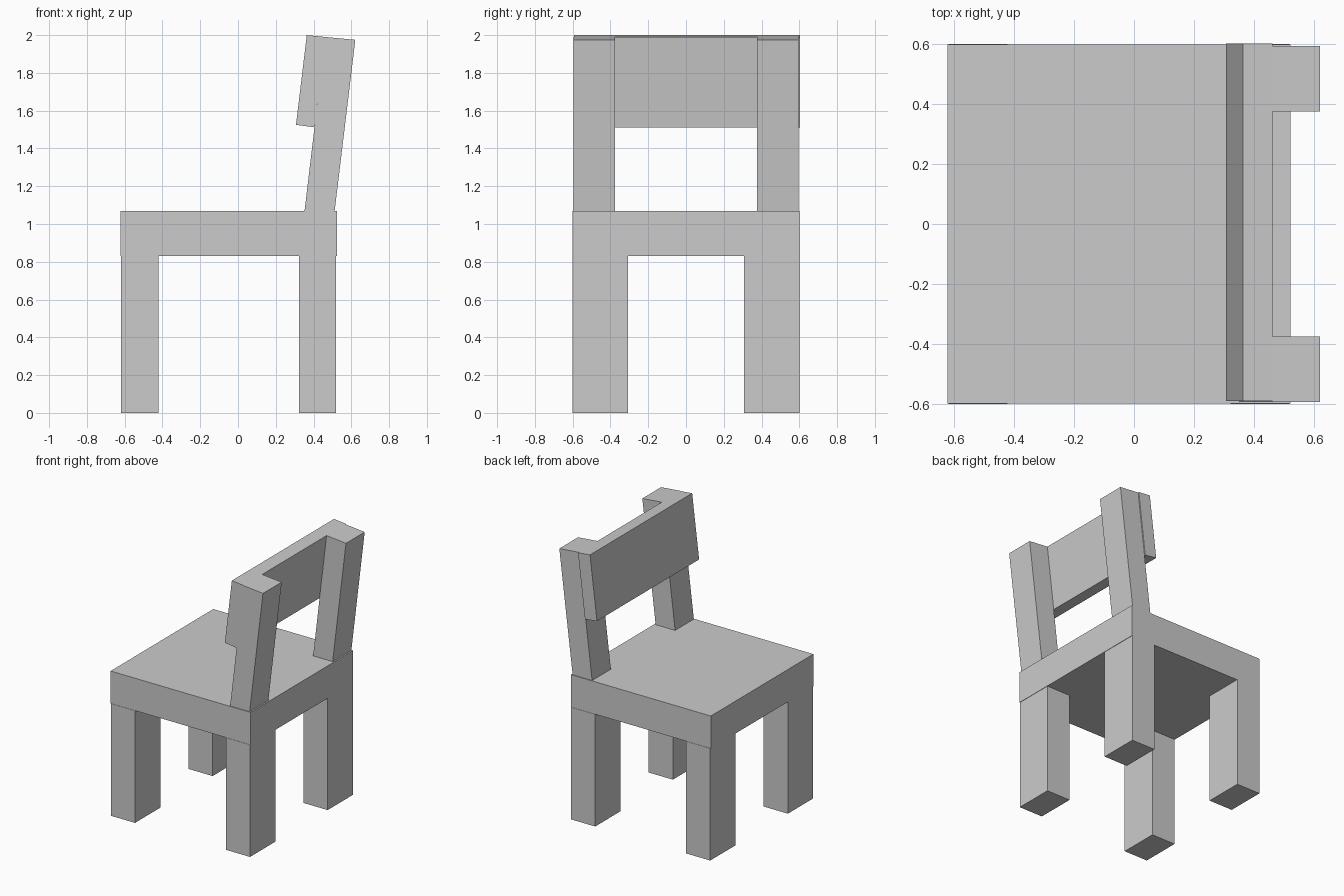
import bpy, bmesh

if "Cube" in bpy.data.objects:
    bpy.data.objects.remove(bpy.data.objects["Cube"])


def slab(name, profile, y0, y1):
    """Extrude an (x, z) side profile from y0 to y1."""
    bm = bmesh.new()
    face = bm.faces.new([bm.verts.new((x, y0, z)) for x, z in profile])
    ext = bmesh.ops.extrude_face_region(bm, geom=[face])
    moved = [v for v in ext["geom"] if isinstance(v, bmesh.types.BMVert)]
    bmesh.ops.translate(bm, verts=moved, vec=(0, y1 - y0, 0))
    bmesh.ops.recalc_face_normals(bm, faces=bm.faces)
    mesh = bpy.data.meshes.new(name)
    bm.to_mesh(mesh)
    bm.free()
    obj = bpy.data.objects.new(name, mesh)
    bpy.context.collection.objects.link(obj)
    return obj


def rect(x0, x1, z0, z1):
    return [(x0, z0), (x1, z0), (x1, z1), (x0, z1)]


# Seat
slab("seat", rect(-0.623, 0.523, 0.83, 1.07), -0.6, 0.6)

# Leaning side profile of the back posts, sunk slightly into the seat
post = [(0.350, 1.05), (0.507, 1.03), (0.621, 1.975), (0.462, 1.990)]

# Legs and back posts, one of each per side
for side, s in (("left", -1), ("right", 1)):
    slab(f"front_leg_{side}", rect(-0.62, -0.422, 0, 0.83), s * 0.306, s * 0.602)
    slab(f"rear_leg_{side}", rect(0.322, 0.52, 0, 0.83), s * 0.306, s * 0.602)
    slab(f"back_post_{side}", post, s * 0.376, s * 0.595)

# Backrest panel, mounted on the front of the posts
slab("backrest", [(0.307, 1.525), (0.405, 1.512), (0.462, 1.990), (0.364, 2.0)],
     -0.592, 0.603)
